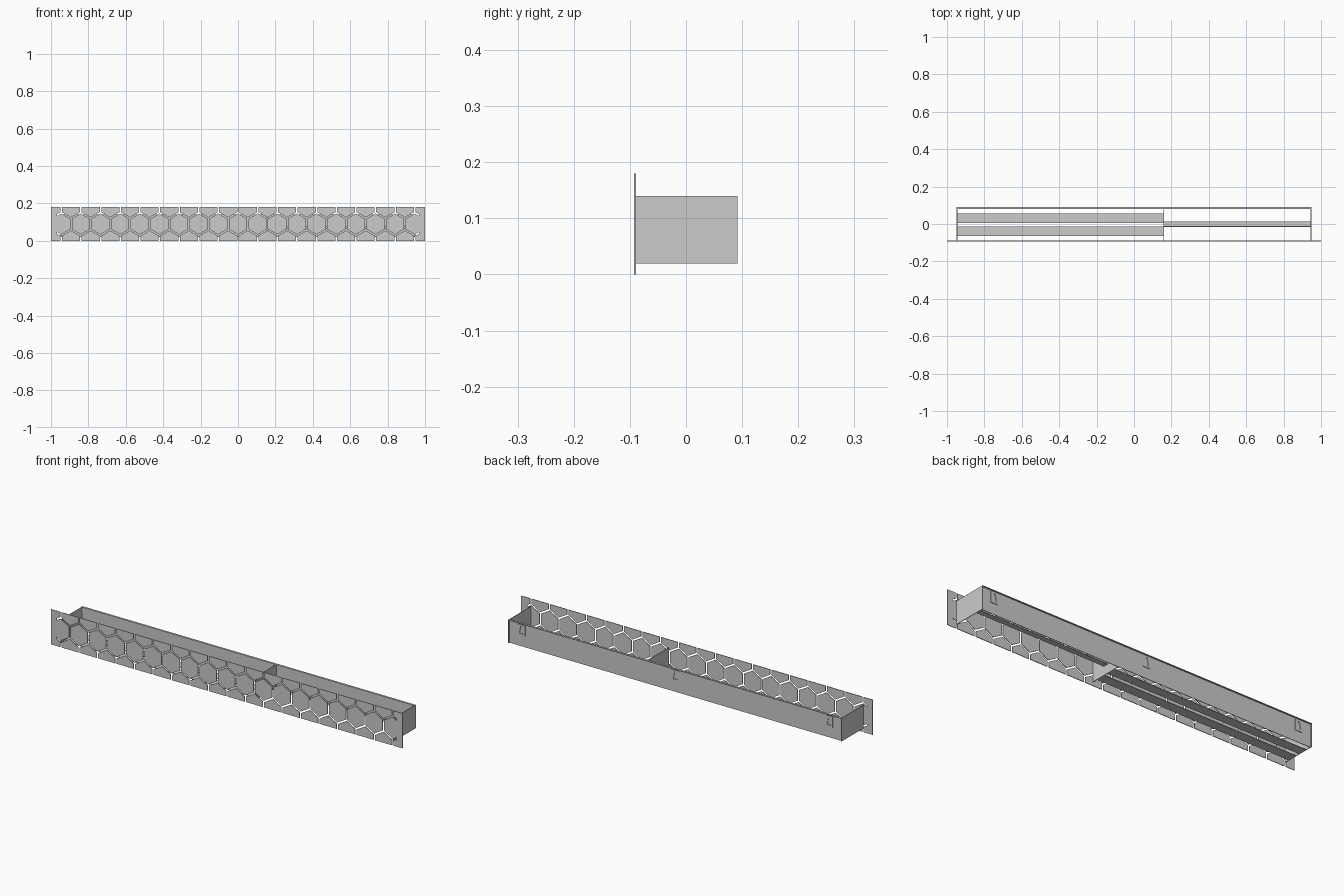
import bpy, bmesh, math
from mathutils import Vector

if "Cube" in bpy.data.objects:
    bpy.data.objects.remove(bpy.data.objects["Cube"])


def finish(name, bm):
    bmesh.ops.recalc_face_normals(bm, faces=bm.faces)
    me = bpy.data.meshes.new(name)
    bm.to_mesh(me)
    bm.free()
    ob = bpy.data.objects.new(name, me)
    bpy.context.collection.objects.link(ob)
    return ob


def box(name, x0, x1, y0, y1, z0, z1):
    bm = bmesh.new()
    bmesh.ops.create_cube(bm, size=1)
    for v in bm.verts:
        v.co = Vector(((x0 + x1) / 2 + v.co.x * (x1 - x0),
                       (y0 + y1) / 2 + v.co.y * (y1 - y0),
                       (z0 + z1) / 2 + v.co.z * (z1 - z0)))
    return finish(name, bm)


def prism(bm, pts, y0, y1):
    """Extrude an (x, z) outline along y."""
    f = bm.faces.new([bm.verts.new((x, y0, z)) for x, z in pts])
    ext = bmesh.ops.extrude_face_region(bm, geom=[f])["geom"]
    for v in ext:
        if isinstance(v, bmesh.types.BMVert):
            v.co.y = y1


# Front panel: plate divided by a honeycomb of narrow slots
H, ZC, STEP, G = 0.18, 0.09, 0.105, 0.004      # height, centre, pitch, half slot
R = STEP / math.sqrt(3)
K = 2 / math.sqrt(3) * G
S = 1 / math.sqrt(3)
zb = ZC - R                                    # bottom corner of a hexagon
FY = (-0.0925, -0.089)
bm = bmesh.new()
xs = [(i - 9) * STEP for i in range(19)]
for x in xs[1:-1]:                             # full hexagons
    prism(bm, [(x + (R - K) * math.sin(k * math.pi / 3),
                ZC + (R - K) * math.cos(k * math.pi / 3)) for k in range(6)], *FY)
for a, b in zip(xs, xs[1:]):                   # clipped hexagons below and above
    low = [(a + G, 0), (b - G, 0), (b - G, zb - S * G),
           ((a + b) / 2, zb + R / 2 - K), (a + G, zb - S * G)]
    prism(bm, low, *FY)
    prism(bm, [(x, H - z) for x, z in low], *FY)
e, t, w = xs[0], 0.022, STEP / 2 - G
half = [(-1, 0), (e - G, 0), (e - G, zb - S * G), (e - t, zb + t * S - K),
        (e - t, zb + t * S + K), (e, zb + K), (e + w, zb + K + w * S)]
end = half + [(x, H - z) for x, z in reversed(half)]
prism(bm, end, *FY)
prism(bm, [(-x, z) for x, z in end], *FY)
finish("front_panel", bm)

# Box behind the panel
T = 0.003
Z0, Z1, BY = 0.02, 0.14, 0.0915
for s, n in ((-1, "left"), (1, "right")):
    a, b = sorted((s * 0.948, s * (0.948 - T)))
    box(n + "_end", a, b, FY[1], BY, Z0, Z1)
box("back_panel", -0.945, 0.945, 0.081, 0.081 + T, Z0, Z1)
box("back_top_lip", -0.945, 0.945, 0.081, BY, Z1 - T, Z1)
box("divider", 0.158, 0.161, FY[1], 0.081, Z0, Z1)

# Floor slats in the long compartment
for i, (y0, y1) in enumerate(((-0.065, -0.014), (0.006, 0.055))):
    box(f"floor_slat_{i}", -0.945, 0.158, y0, y1, Z0, Z0 + T)

# Angle rail in the short compartment
box("rail_shelf", 0.161, 0.945, -0.012, 0.013, 0.065, 0.068)
box("rail_lip", 0.161, 0.945, -0.015, -0.012, 0.065, 0.078)

# Hanger plates with a tapered opening on the back
for i, x in enumerate((-0.876, 0, 0.876)):
    outer = [(x - 0.02, 0.075), (x + 0.02, 0.075), (x + 0.02, 0.132), (x - 0.02, 0.132)]
    inner = [(x - 0.012, 0.085), (x + 0.012, 0.085), (x + 0.004, 0.124), (x - 0.004, 0.124)]
    bm = bmesh.new()
    vo = [bm.verts.new((p, 0.084, z)) for p, z in outer]
    vi = [bm.verts.new((p, 0.084, z)) for p, z in inner]
    fs = [bm.faces.new((vo[k], vo[(k + 1) % 4], vi[(k + 1) % 4], vi[k])) for k in range(4)]
    for v in bmesh.ops.extrude_face_region(bm, geom=fs)["geom"]:
        if isinstance(v, bmesh.types.BMVert):
            v.co.y = 0.087
    finish(f"hanger_plate_{i}", bm)
